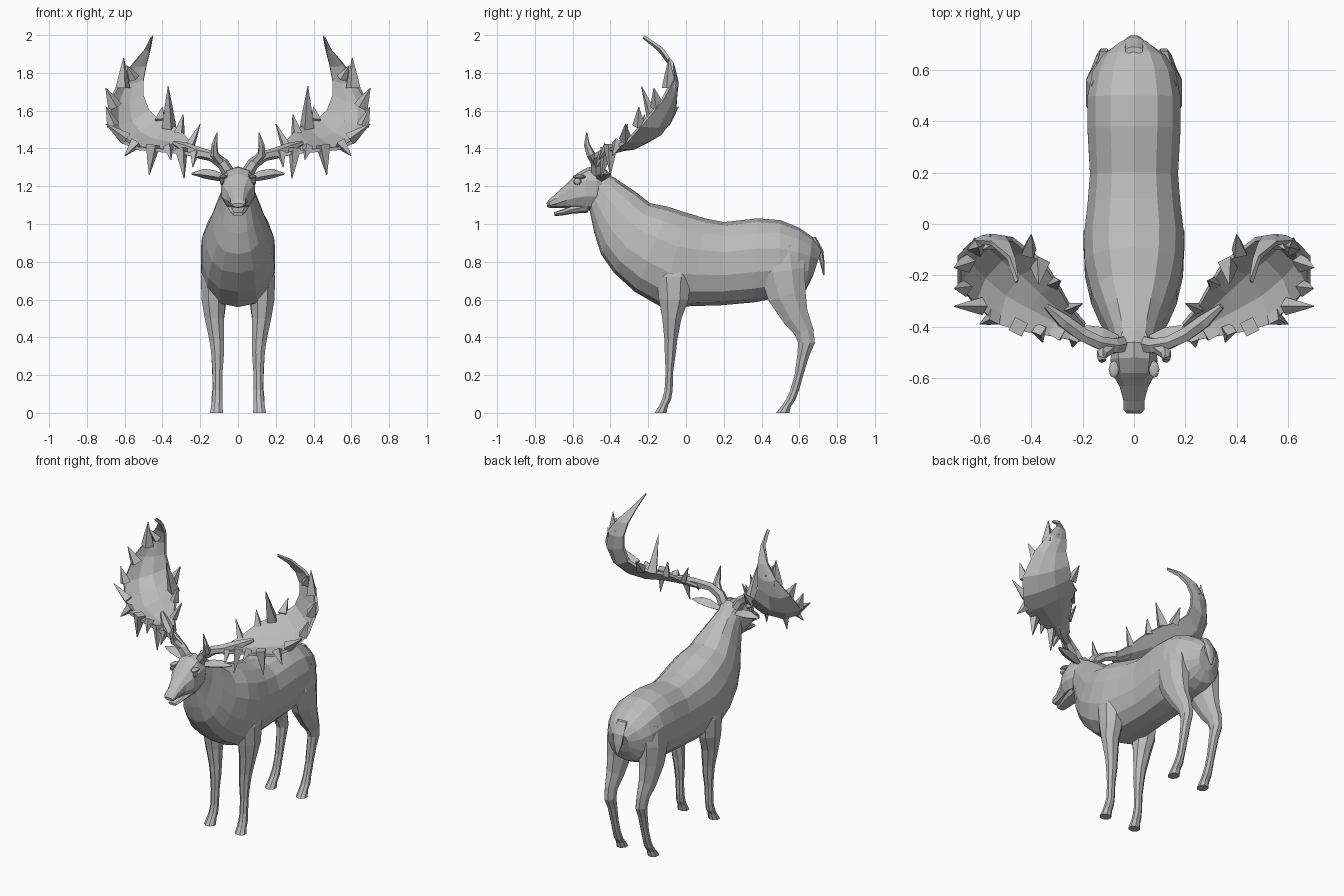
import bpy, bmesh, math
from mathutils import Vector

grey = bpy.data.materials.new("grey_hide")
grey.diffuse_color = (0.5, 0.5, 0.5, 1)


def finish(name, bm):
    """Turn a bmesh into a flat shaded object."""
    bmesh.ops.recalc_face_normals(bm, faces=bm.faces)
    me = bpy.data.meshes.new(name)
    bm.to_mesh(me)
    bm.free()
    me.materials.append(grey)
    ob = bpy.data.objects.new(name, me)
    bpy.context.collection.objects.link(ob)
    return ob


def mirror(ob):
    m = ob.modifiers.new("mirror", 'MIRROR')
    m.use_bisect_axis[0] = False
    m.use_mirror_merge = False
    return ob


def loft(name, rings):
    """Skin a list of closed rings and cap both ends."""
    bm = bmesh.new()
    vs = [[bm.verts.new(p) for p in r] for r in rings]
    n = len(vs[0])
    for a, b in zip(vs, vs[1:]):
        for i in range(n):
            j = (i + 1) % n
            bm.faces.new((a[i], a[j], b[j], b[i]))
    bm.faces.new(vs[0])
    bm.faces.new(vs[-1])
    return finish(name, bm)


def power(v, e):
    return math.copysign(abs(v) ** e, v)


def slab_ring(yt, zt, yb, zb, w, n=14, e=0.85):
    """Ring across the body, from its top point to its bottom point."""
    top, bot = Vector((0, yt, zt)), Vector((0, yb, zb))
    mid, half = (top + bot) / 2, (top - bot) / 2
    ts = [2 * math.pi * i / n for i in range(n)]
    return [mid + half * power(math.cos(t), e) + Vector((w * power(math.sin(t), e), 0, 0)) for t in ts]


def leg_ring(x, y, z, rx, ry, tilt=0, n=8):
    ts = [2 * math.pi * (i + 0.5) / n for i in range(n)]
    return [(x + rx * math.cos(t), y + ry * math.sin(t), z + tilt * math.sin(t)) for t in ts]


def tube(name, pts, n=6):
    """Tapering tube through (x, y, z, radius) points."""
    rings = []
    for i, p in enumerate(pts):
        a, b = pts[max(i - 1, 0)], pts[min(i + 1, len(pts) - 1)]
        d = (Vector(b[:3]) - Vector(a[:3])).normalized()
        u = d.cross(Vector((0.3, 1, 0.2))).normalized()
        v = d.cross(u)
        ts = [2 * math.pi * k / n for k in range(n)]
        rings.append([Vector(p[:3]) + p[3] * (u * math.cos(t) + v * math.sin(t)) for t in ts])
    return loft(name, rings)


# Body and neck
loft("body", [slab_ring(*r) for r in (
    (-0.45, 1.28, -0.51, 1.07, 0.08), (-0.37, 1.24, -0.485, 0.95, 0.10),
    (-0.28, 1.18, -0.45, 0.84, 0.135), (-0.19, 1.11, -0.38, 0.74, 0.17),
    (-0.09, 1.09, -0.27, 0.64, 0.195), (0.0, 1.06, -0.13, 0.56, 0.20),
    (0.10, 1.03, 0.03, 0.565, 0.185), (0.20, 1.01, 0.19, 0.57, 0.175),
    (0.38, 1.03, 0.36, 0.585, 0.185), (0.50, 1.02, 0.49, 0.61, 0.185),
    (0.60, 0.98, 0.58, 0.62, 0.165), (0.67, 0.93, 0.635, 0.65, 0.125),
    (0.72, 0.87, 0.67, 0.72, 0.06))])

# Tail
loft("tail", [leg_ring(0, *r) for r in (
    (0.675, 0.93, 0.035, 0.015), (0.71, 0.86, 0.04, 0.018),
    (0.722, 0.79, 0.03, 0.013), (0.73, 0.73, 0.008, 0.004))])

# Head: skull with muzzle, and the lower jaw below the open mouth
loft("head", [slab_ring(*r, n=10) for r in (
    (-0.41, 1.26, -0.45, 1.08, 0.07), (-0.46, 1.305, -0.49, 1.07, 0.09),
    (-0.52, 1.30, -0.54, 1.075, 0.095), (-0.58, 1.265, -0.59, 1.08, 0.085),
    (-0.63, 1.215, -0.635, 1.085, 0.058), (-0.69, 1.16, -0.68, 1.085, 0.043),
    (-0.725, 1.13, -0.72, 1.085, 0.042), (-0.738, 1.11, -0.735, 1.09, 0.03))])
loft("lower_jaw", [slab_ring(*r, n=8) for r in (
    (-0.52, 1.13, -0.52, 1.06, 0.06), (-0.60, 1.10, -0.60, 1.055, 0.05),
    (-0.66, 1.075, -0.655, 1.045, 0.036), (-0.70, 1.062, -0.695, 1.042, 0.028))])

# Eyes and brows
for name, size, loc in (("eye", (0.012, 0.022, 0.018), (0.085, -0.575, 1.225)),
                        ("brow", (0.022, 0.035, 0.012), (0.078, -0.565, 1.25))):
    bm = bmesh.new()
    bmesh.ops.create_uvsphere(bm, u_segments=8, v_segments=5, radius=1)
    for v in bm.verts:
        v.co = Vector([c * s + o for c, s, o in zip(v.co, size, loc)])
    mirror(finish(name, bm))

# Ears: flat leaf shapes pointing sideways
mirror(loft("ear", [[(x, y + ry * c, z + rz * s) for c, s in ((1, 0), (0, 1), (-1, 0), (0, -0.6))]
                    for x, y, z, ry, rz in (
    (0.06, -0.45, 1.235, 0.018, 0.02), (0.12, -0.44, 1.25, 0.038, 0.034),
    (0.18, -0.43, 1.26, 0.036, 0.032), (0.245, -0.42, 1.265, 0.008, 0.006))]))

# Legs
mirror(loft("front_leg", [leg_ring(*r) for r in (
    (0.12, -0.06, 0.86, 0.05, 0.08), (0.13, -0.065, 0.72, 0.072, 0.10),
    (0.13, -0.065, 0.60, 0.068, 0.085), (0.125, -0.075, 0.50, 0.055, 0.055),
    (0.112, -0.08, 0.38, 0.042, 0.036), (0.108, -0.083, 0.32, 0.037, 0.032),
    (0.108, -0.088, 0.22, 0.029, 0.022), (0.108, -0.092, 0.12, 0.027, 0.023),
    (0.11, -0.103, 0.07, 0.030, 0.026), (0.112, -0.118, 0.04, 0.031, 0.025),
    (0.114, -0.135, 0.0, 0.038, 0.034))]))
mirror(loft("hind_leg", [leg_ring(*r) for r in (
    (0.11, 0.50, 0.88, 0.06, 0.11, 0.02), (0.12, 0.51, 0.75, 0.072, 0.13, 0.02),
    (0.12, 0.535, 0.62, 0.066, 0.105, 0.03), (0.12, 0.58, 0.51, 0.050, 0.068, 0.035),
    (0.118, 0.625, 0.43, 0.036, 0.052, 0.02), (0.116, 0.638, 0.37, 0.034, 0.048),
    (0.113, 0.62, 0.30, 0.030, 0.034), (0.112, 0.598, 0.20, 0.026, 0.025),
    (0.112, 0.575, 0.12, 0.026, 0.025), (0.113, 0.555, 0.07, 0.030, 0.027),
    (0.114, 0.53, 0.035, 0.030, 0.027), (0.115, 0.512, 0.0, 0.036, 0.038))]))

# Antler beam and brow tine
mirror(tube("antler_beam", [(0.05, -0.47, 1.27, 0.035), (0.08, -0.475, 1.32, 0.032),
                            (0.14, -0.46, 1.36, 0.028), (0.20, -0.43, 1.375, 0.030),
                            (0.27, -0.38, 1.40, 0.03), (0.34, -0.32, 1.43, 0.012)]))
mirror(tube("brow_tine", [(0.085, -0.475, 1.32, 0.026), (0.125, -0.505, 1.37, 0.023),
                          (0.125, -0.525, 1.42, 0.016), (0.11, -0.525, 1.485, 0.003)]))

# Antler palm: a curled sheet between an inner and an outer edge
edges = (((0.19, -0.39, 1.38), (0.21, -0.46, 1.36)), ((0.25, -0.32, 1.43), (0.30, -0.44, 1.38)),
         ((0.30, -0.23, 1.49), (0.42, -0.42, 1.39)), ((0.35, -0.15, 1.52), (0.53, -0.39, 1.40)),
         ((0.42, -0.10, 1.55), (0.62, -0.31, 1.44)), ((0.47, -0.06, 1.60), (0.68, -0.24, 1.52)),
         ((0.50, -0.055, 1.68), (0.68, -0.13, 1.65)), ((0.50, -0.055, 1.76), (0.62, -0.07, 1.76)),
         ((0.485, -0.08, 1.84), (0.555, -0.075, 1.85)), ((0.465, -0.14, 1.92), (0.49, -0.13, 1.93)),
         ((0.452, -0.225, 1.99), (0.457, -0.223, 1.993)))
bm = bmesh.new()
rows = []
for a, b in edges:
    a, b = Vector(a), Vector(b)
    bulge = Vector((0.1, 0.12, -0.13)) * (b - a).length
    rows.append([bm.verts.new(a.lerp(b, t) + bulge * 4 * t * (1 - t)) for t in (0, 0.33, 0.67, 1)])
for r, s in zip(rows, rows[1:]):
    for i in range(3):
        bm.faces.new((r[i], r[i + 1], s[i + 1], s[i]))
palm = finish("antler_palm", bm)
solid = palm.modifiers.new("thickness", 'SOLIDIFY')
solid.thickness = 0.018
solid.offset = 0
mirror(palm)

# Antler tines: (base, tip, base radius) around the palm edge
for base, tip, r in (
        ((0.23, -0.44, 1.38), (0.24, -0.48, 1.30), 0.025),
        ((0.30, -0.42, 1.40), (0.285, -0.45, 1.24), 0.035),
        ((0.37, -0.41, 1.41), (0.355, -0.46, 1.34), 0.03),
        ((0.45, -0.40, 1.42), (0.47, -0.40, 1.26), 0.04),
        ((0.54, -0.36, 1.43), (0.60, -0.39, 1.36), 0.035),
        ((0.59, -0.32, 1.45), (0.70, -0.32, 1.53), 0.035),
        ((0.66, -0.25, 1.52), (0.698, -0.25, 1.62), 0.035),
        ((0.65, -0.15, 1.62), (0.70, -0.17, 1.72), 0.04),
        ((0.61, -0.09, 1.72), (0.605, -0.09, 1.88), 0.04),
        ((0.55, -0.07, 1.77), (0.59, -0.10, 1.84), 0.03),
        ((0.41, -0.11, 1.54), (0.40, -0.04, 1.62), 0.035),
        ((0.365, -0.16, 1.51), (0.37, -0.235, 1.73), 0.04),
        ((0.31, -0.23, 1.48), (0.29, -0.22, 1.58), 0.03),
        ((0.25, -0.33, 1.42), (0.20, -0.31, 1.53), 0.025)):
    mid = Vector(base).lerp(Vector(tip), 0.5)
    mirror(tube("antler_tine", [(*base, r), (*mid, r * 0.55), (*tip, 0.002)], n=4))
